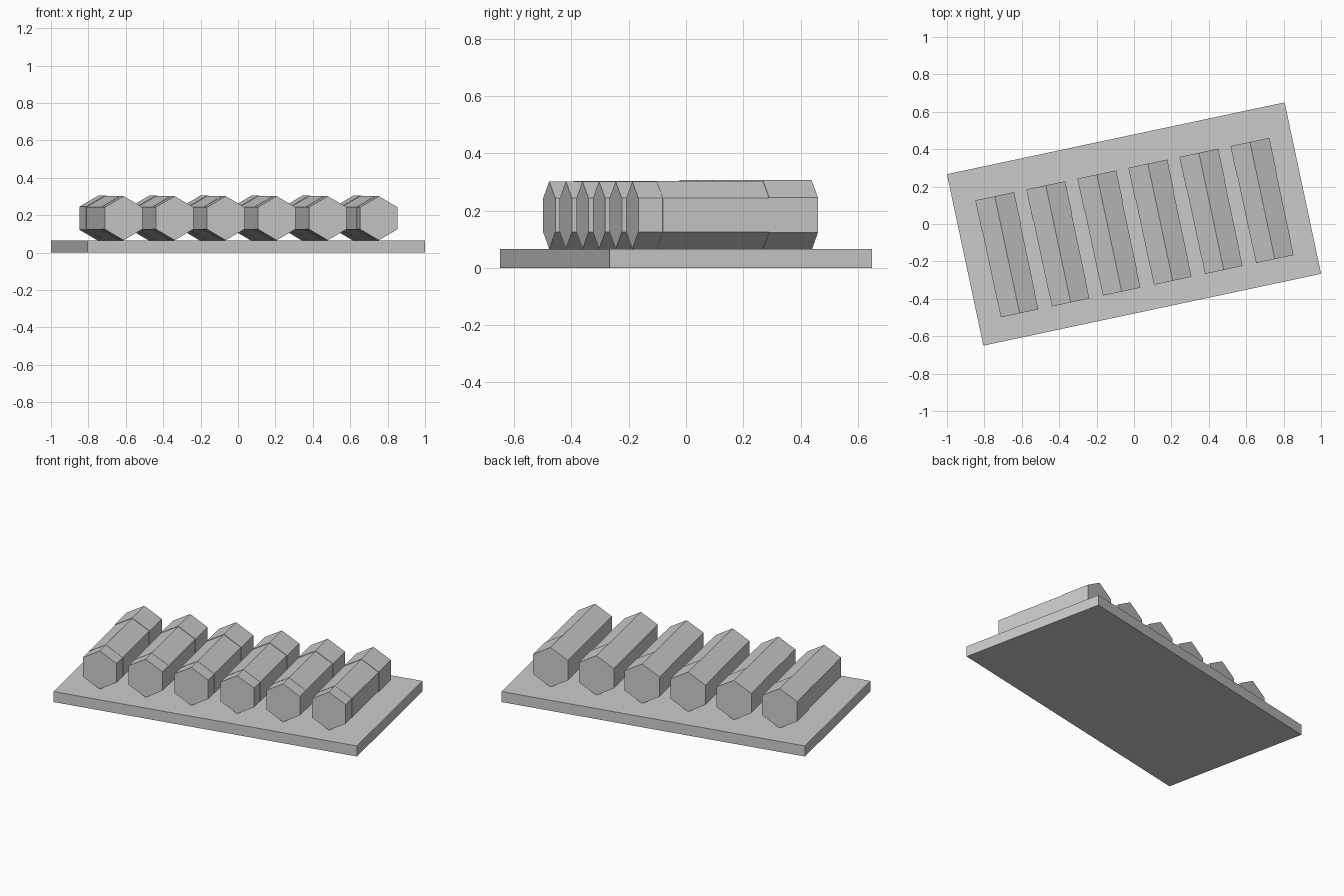
import bpy
import math
from mathutils import Matrix

if "Cube" in bpy.data.objects:
    bpy.data.objects.remove(bpy.data.objects["Cube"])

TILT = Matrix.Rotation(math.radians(12), 4, 'Z')   # whole model is turned on its base

grey = bpy.data.materials.new("plain_grey")
grey.diffuse_color = (0.6, 0.6, 0.6, 1)
grey.use_nodes = True
grey.node_tree.nodes["Principled BSDF"].inputs["Base Color"].default_value = grey.diffuse_color


def finish(obj, name):
    obj.name = name
    obj.data.materials.append(grey)
    return obj


def hex_section(name, x, y0, y1, radius, z):
    """Six-sided prism along local y, with a corner pointing up."""
    bpy.ops.mesh.primitive_cylinder_add(vertices=6, radius=radius, depth=y1 - y0)
    obj = finish(bpy.context.object, name)
    obj.data.transform(Matrix.Rotation(math.radians(90), 4, 'X'))
    obj.matrix_world = TILT @ Matrix.Translation((x, (y0 + y1) / 2, z))
    return obj


# base plate
bpy.ops.mesh.primitive_cube_add(size=1)
plate = finish(bpy.context.object, "base_plate")
plate.data.transform(Matrix.Diagonal((1.846, 0.937, 0.065, 1)))
plate.matrix_world = TILT @ Matrix.Translation((0, 0, 0.0325))

# six hexagonal rods, each stepping up slightly in thickness towards the back
SECTIONS = [
    ("front_tip", -0.340, -0.253, 0.1180),
    ("middle_body", -0.253, 0.126, 0.1195),
    ("rear_cap", 0.126, 0.300, 0.1225),
]
for i in range(6):
    x = (i - 2.5) * 0.279
    for part, y0, y1, r in SECTIONS:
        hex_section(f"rod_{i + 1}_{part}", x, y0, y1, r, 0.184)
